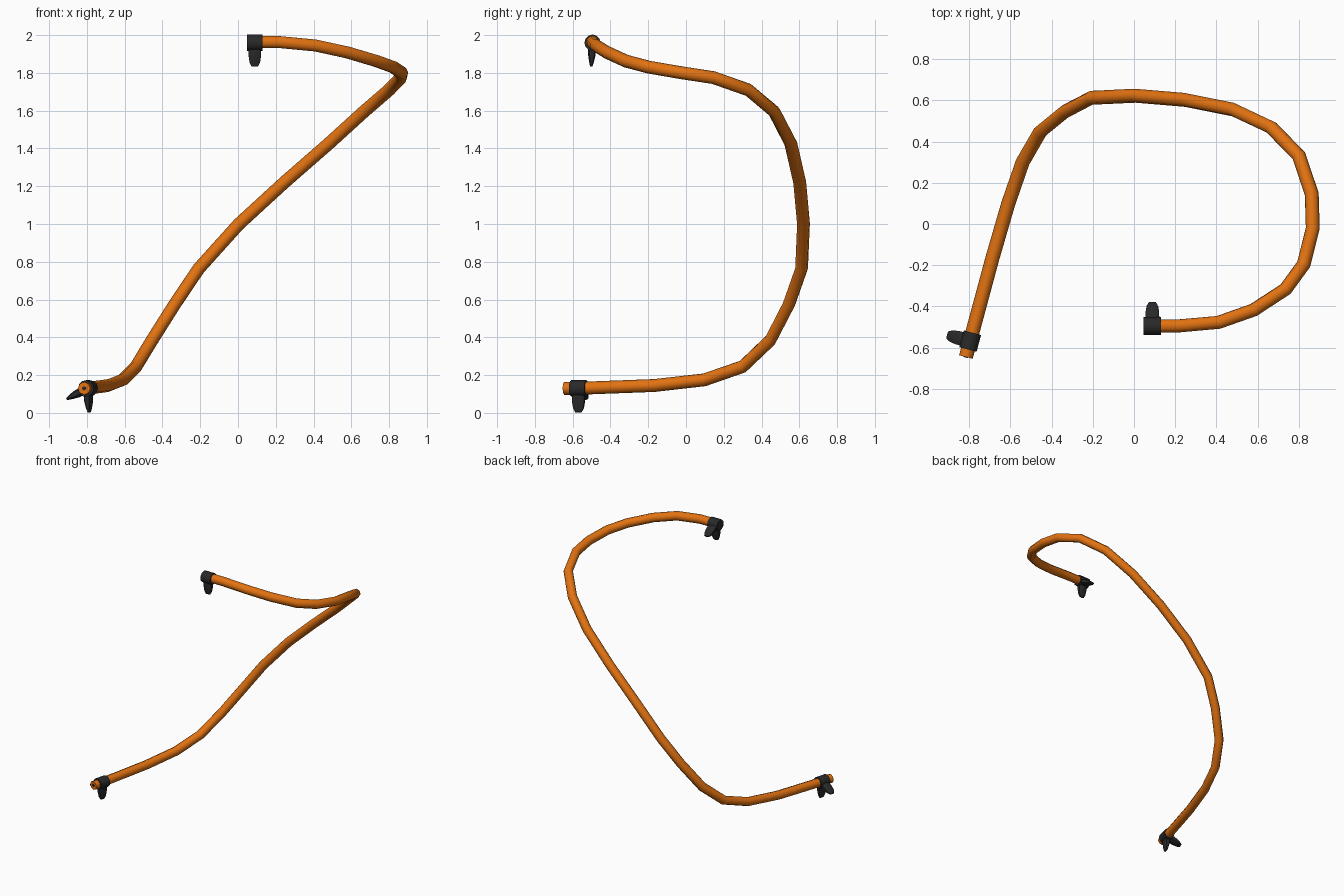
import bpy, bmesh, math
from mathutils import Vector, Matrix

if "Cube" in bpy.data.objects:
    bpy.data.objects.remove(bpy.data.objects["Cube"])


def material(name, rgb):
    m = bpy.data.materials.new(name)
    m.diffuse_color = (*rgb, 1)
    m.use_nodes = True
    m.node_tree.nodes["Principled BSDF"].inputs["Base Color"].default_value = m.diffuse_color
    return m


orange = material("orange rubber", (0.76, 0.17, 0.006))
black = material("black plastic", (0.022, 0.022, 0.022))

# Cable centre line, from the lower end to the upper end
path = [(-.815, -.645, .13), (-.795, -.568, .13), (-.687, -.167, .145),
        (-.61, .098, .175), (-.54, .30, .245), (-.455, .447, .385),
        (-.335, .545, .575), (-.207, .612, .765), (.005, .622, 1.0),
        (.245, .602, 1.22), (.48, .555, 1.425), (.667, .467, 1.595),
        (.80, .33, 1.71), (.862, .145, 1.775), (.867, -.02, 1.80),
        (.823, -.195, 1.83), (.735, -.316, 1.862), (.58, -.417, 1.908),
        (.41, -.477, 1.945), (.22, -.494, 1.963), (.055, -.495, 1.963)]
TUBE_R = 0.034


def finish(ob, angle=40):
    bpy.ops.object.select_all(action='DESELECT')
    ob.select_set(True)
    bpy.context.view_layer.objects.active = ob
    bpy.ops.object.shade_smooth_by_angle(angle=math.radians(angle))


def add_mesh(name, bm, mat):
    bmesh.ops.recalc_face_normals(bm, faces=bm.faces)
    me = bpy.data.meshes.new(name)
    bm.to_mesh(me)
    bm.free()
    me.materials.append(mat)
    ob = bpy.data.objects.new(name, me)
    bpy.context.collection.objects.link(ob)
    return ob


# Cable: bevelled curve turned into an eight-sided tube
cu = bpy.data.curves.new("cable", 'CURVE')
cu.dimensions = '3D'
cu.bevel_depth = TUBE_R
cu.bevel_resolution = 2
cu.use_fill_caps = True
sp = cu.splines.new('POLY')
sp.points.add(len(path) - 1)
for p, co in zip(sp.points, path):
    p.co = (*co, 1)
cu.materials.append(orange)
cable = bpy.data.objects.new("cable", cu)
bpy.context.collection.objects.link(cable)
cable.select_set(True)
bpy.context.view_layer.objects.active = cable
bpy.ops.object.convert(target='MESH')
finish(bpy.context.view_layer.objects.active, 50)


def frame(center, along):
    """Local x runs along the cable, y to its left, z up."""
    x = Vector(along).normalized()
    y = Vector((0, 0, 1)).cross(x).normalized()
    m = Matrix((x, y, x.cross(y))).transposed().to_4x4()
    m.translation = center
    return m


# Dark core in the open lower end
start_dir = Vector((.26, .966, 0))
bm = bmesh.new()
bmesh.ops.create_cone(bm, cap_ends=True, segments=8, radius1=.011, radius2=.011, depth=.006,
                      matrix=frame(path[0], start_dir) @ Matrix.Rotation(math.pi / 2, 4, 'Y'))
add_mesh("cable_core", bm, black)


def wing(bm, m, degrees):
    """Tapered tab pointing away from the clamp axis."""
    a = math.radians(degrees)
    out, side = Vector((0, math.cos(a), math.sin(a))), Vector((0, -math.sin(a), math.cos(a)))
    rings = []
    # distance from axis, half width, half thickness
    for d, w, t in ((.02, .034, .022), (.07, .033, .019), (.105, .028, .012), (.127, .017, .006)):
        rings.append([bm.verts.new(m @ (Vector((u * w, 0, 0)) + out * d + side * v * t))
                      for u, v in ((-1, -.6), (-.6, -1), (.6, -1), (1, -.6),
                                   (1, .6), (.6, 1), (-.6, 1), (-1, .6))])
    for r, s in zip(rings, rings[1:]):
        for i in range(8):
            j = (i + 1) % 8
            bm.faces.new((r[i], r[j], s[j], s[i]))
    bm.faces.new(rings[0])
    bm.faces.new(rings[-1])


def clamp(name, center, along):
    m = frame(center, along)
    bm = bmesh.new()
    bmesh.ops.create_cone(bm, cap_ends=True, segments=12, radius1=.043, radius2=.043, depth=.084,
                          matrix=m @ Matrix.Rotation(math.pi / 2, 4, 'Y'))
    wing(bm, m, -93)
    wing(bm, m, -26)
    finish(add_mesh(name, bm, black))


# Clamps with two tabs each at both ends
clamp("lower_clamp", (-.794, -.568, .13), start_dir)
clamp("upper_clamp", (.089, -.495, 1.96), (1, 0, 0))
